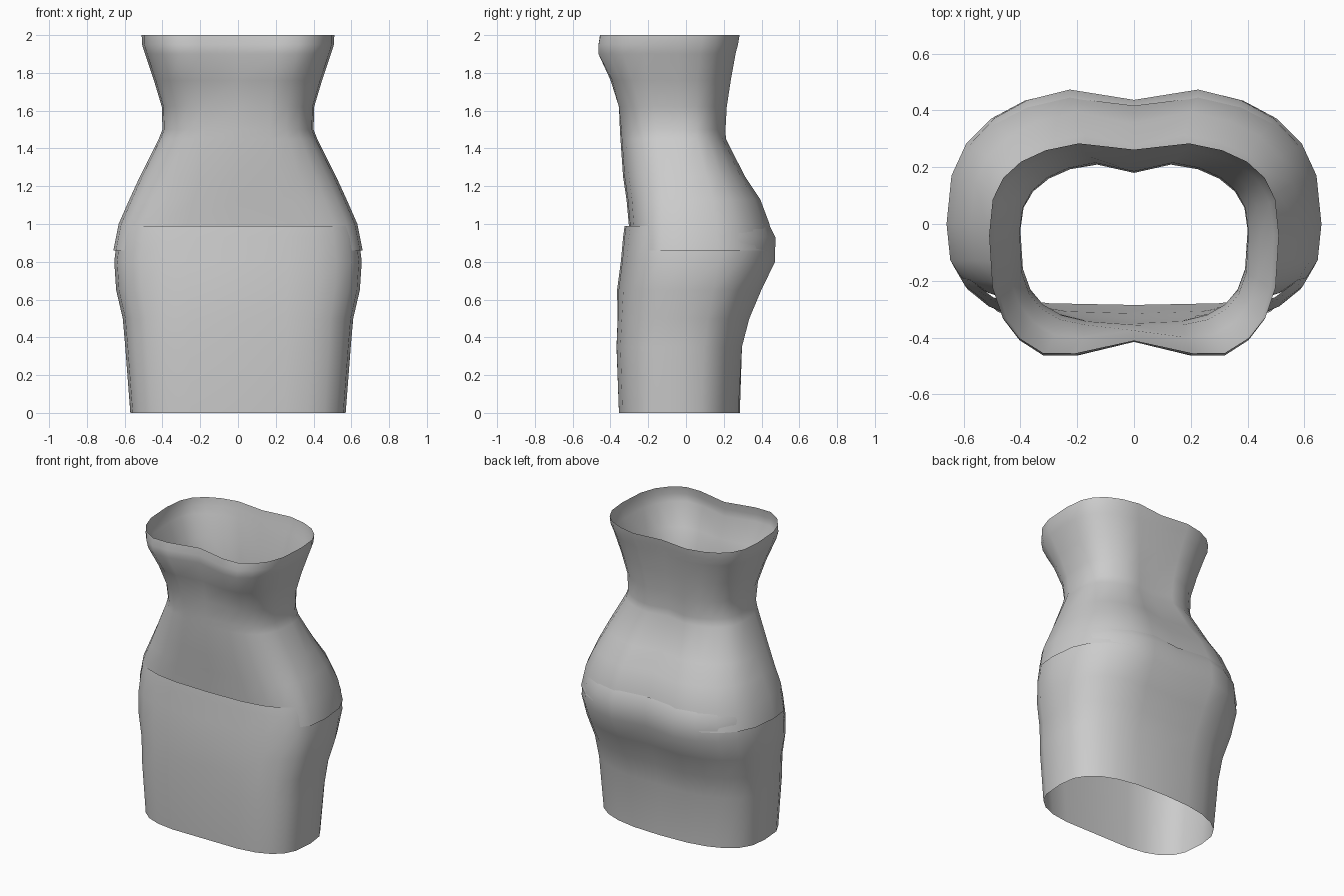
import bpy
import math

SIDES = 24

fabric = bpy.data.materials.new("light grey fabric")
fabric.diffuse_color = (0.6, 0.6, 0.6, 1)


def ring(z, w, yc, front, back, ef, eb, nf, nb):
    """Rounded cross-section: half width, widest y, front and back y,
    front and back squareness, depth of the front and back centre dips."""
    pts = []
    for i in range(SIDES):
        a = 2 * math.pi * i / SIDES
        c, s = math.cos(a), math.sin(a)
        e = ef if s < 0 else eb
        u = math.copysign(abs(c) ** (2 / e), c) if abs(c) > 1e-6 else 0.0
        v = abs(s) ** (2 / e) if abs(s) > 1e-6 else 0.0
        if s < 0:
            y = yc + (front - yc) * v + nf * max(0, 1 - abs(u) / 0.62)
        else:
            y = yc + (back - yc) * v - nb * max(0, 1 - abs(u) / 0.36)
        pts.append((w * u, y, z))
    return pts


def shell(name, sections):
    """Open tube of rings, smooth shaded."""
    verts = [p for s in sections for p in ring(*s)]
    faces = []
    for r in range(len(sections) - 1):
        for i in range(SIDES):
            j = (i + 1) % SIDES
            a, b = r * SIDES, (r + 1) * SIDES
            faces.append((a + i, a + j, b + j, b + i))
    mesh = bpy.data.meshes.new(name)
    mesh.from_pydata(verts, [], faces)
    mesh.materials.append(fabric)
    for p in mesh.polygons:
        p.use_smooth = True
    ob = bpy.data.objects.new(name, mesh)
    bpy.context.collection.objects.link(ob)
    return ob


# skirt: straight tube, fuller at the hips, open at both ends
shell("skirt", [
    (0.00, 0.57, -0.03, -0.365, 0.285, 3.2, 2.6, 0.01, 0.00),
    (0.35, 0.597, -0.02, -0.378, 0.305, 3.2, 2.6, 0.01, 0.01),
    (0.50, 0.61, -0.01, -0.372, 0.345, 3.1, 2.6, 0.01, 0.02),
    (0.65, 0.645, 0.00, -0.365, 0.41, 3.0, 2.6, 0.00, 0.03),
    (0.80, 0.655, 0.00, -0.345, 0.485, 3.0, 2.6, 0.00, 0.05),
    (0.93, 0.64, 0.00, -0.333, 0.487, 3.0, 2.6, 0.00, 0.05),
    (0.99, 0.625, 0.00, -0.325, 0.455, 3.0, 2.6, 0.00, 0.04),
])

# bodice: tucked into the skirt in front, narrow waist, flared top
shell("bodice", [
    (0.86, 0.66, 0.00, -0.285, 0.482, 3.4, 2.6, 0.00, 0.05),
    (1.00, 0.632, 0.00, -0.303, 0.455, 3.2, 2.6, 0.00, 0.05),
    (1.13, 0.575, 0.00, -0.315, 0.405, 3.0, 2.6, 0.00, 0.05),
    (1.25, 0.52, 0.00, -0.333, 0.325, 2.9, 2.5, 0.00, 0.05),
    (1.45, 0.42, -0.02, -0.347, 0.222, 3.0, 2.4, 0.00, 0.04),
    (1.50, 0.40, -0.02, -0.35, 0.22, 3.1, 2.4, 0.00, 0.04),
    (1.62, 0.403, -0.03, -0.365, 0.225, 3.2, 2.5, 0.01, 0.04),
    (1.76, 0.445, -0.04, -0.425, 0.245, 3.0, 2.6, 0.05, 0.03),
    (1.90, 0.492, -0.04, -0.505, 0.27, 3.0, 2.7, 0.09, 0.03),
    (1.95, 0.508, -0.04, -0.505, 0.283, 3.0, 2.8, 0.09, 0.03),
    (2.00, 0.51, -0.04, -0.495, 0.292, 3.0, 2.8, 0.085, 0.03),
])
